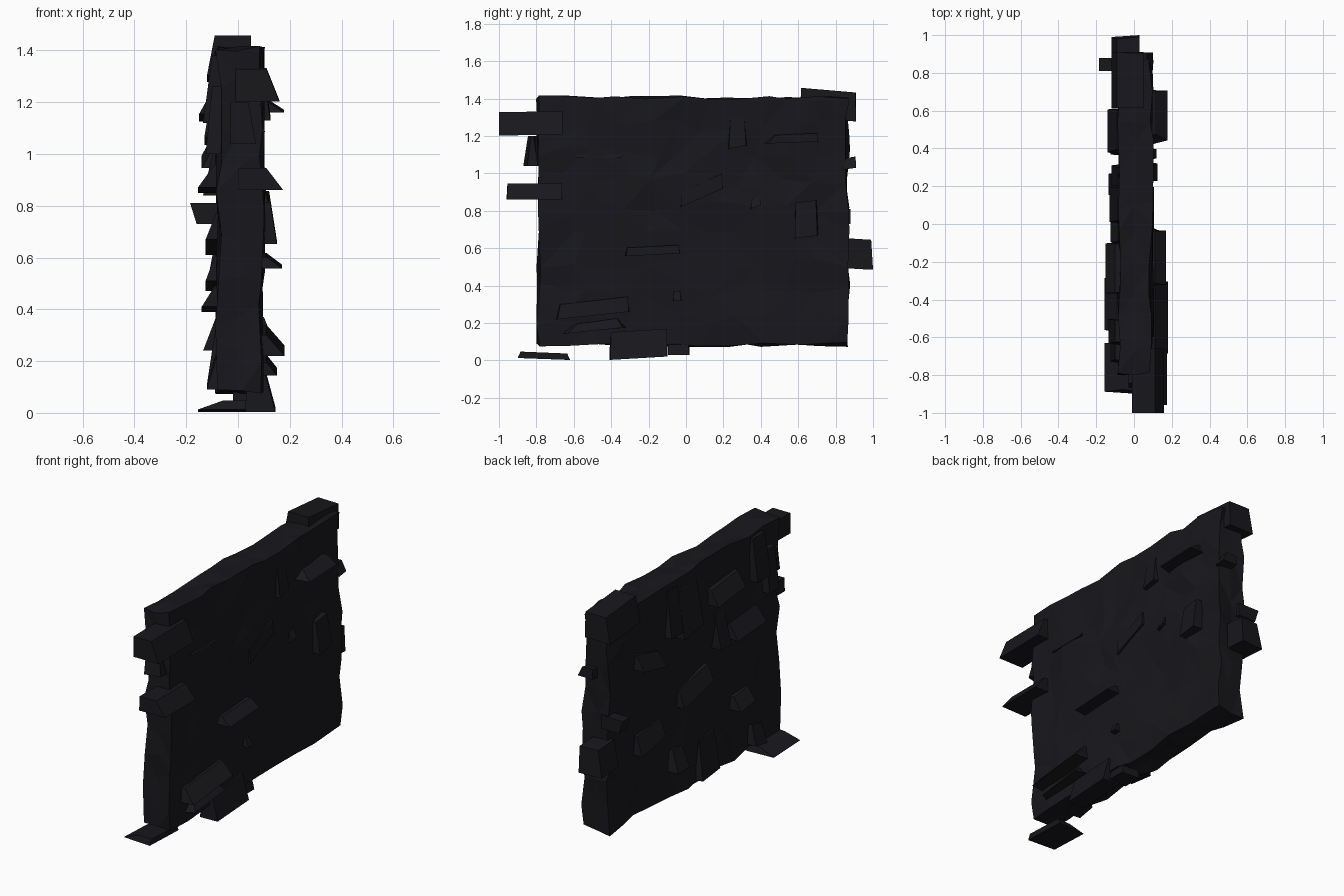
import bpy, bmesh, random
from mathutils import Vector

random.seed(7)
rock = bpy.data.materials.new("dark_rock")
rock.diffuse_color = (0.009, 0.009, 0.012, 1)


def finish(bm, name):
    bmesh.ops.recalc_face_normals(bm, faces=bm.faces[:])
    me = bpy.data.meshes.new(name)
    bm.to_mesh(me)
    bm.free()
    me.materials.append(rock)
    ob = bpy.data.objects.new(name, me)
    bpy.context.collection.objects.link(ob)
    return ob


# Main slab: box cut into a grid, crumpled and triangulated
X0, X1, Y0, Y1, Z0, Z1 = -0.075, 0.09, -0.79, 0.865, 0.085, 1.405
bm = bmesh.new()
bmesh.ops.create_cube(bm, size=1)
for v in bm.verts:
    v.co = Vector(((X0 + X1) / 2 + v.co.x * (X1 - X0),
                   (Y0 + Y1) / 2 + v.co.y * (Y1 - Y0),
                   (Z0 + Z1) / 2 + v.co.z * (Z1 - Z0)))
for axis, lo, hi, n in ((0, X0, X1, 2), (1, Y0, Y1, 11), (2, Z0, Z1, 9)):
    for i in range(1, n):
        co, no = Vector(), Vector()
        co[axis] = lo + (hi - lo) * i / n
        no[axis] = 1
        bmesh.ops.bisect_plane(bm, geom=bm.verts[:] + bm.edges[:] + bm.faces[:],
                               plane_co=co, plane_no=no)
for v in bm.verts:
    edge_y = v.co.y < Y0 + .01 or v.co.y > Y1 - .01
    edge_z = v.co.z < Z0 + .01 or v.co.z > Z1 - .01
    v.co += Vector((random.uniform(-.014, .014),
                    random.uniform(-.013, .013) if edge_y else random.uniform(-.045, .045),
                    random.uniform(-.013, .013) if edge_z else random.uniform(-.04, .04)))
bmesh.ops.triangulate(bm, faces=bm.faces[:])
finish(bm, "rock_slab")


def shard(name, xin, xtop, xbot, y0, y1, z0, z1, tilt=0.0, taper=0.02):
    """Broken wedge: top and bottom reach different depths, ends taper upward."""
    bm = bmesh.new()
    rings = []
    for y, s in ((y0, 1), (y1, -1)):
        t = tilt * s / 2
        j = random.uniform(0, taper)
        pts = [(xin, y, z0 + t), (xbot, y + s * j * .5, z0 + t),
               (xtop, y + s * j, z1 + t), (xin, y + s * taper * .5, z1 + t)]
        rings.append([bm.verts.new(p) for p in pts])
    a, b = rings
    bm.faces.new(a)
    bm.faces.new(b[::-1])
    for i in range(4):
        k = (i + 1) % 4
        bm.faces.new((a[i], b[i], b[k], a[k]))
    finish(bm, name)


# Blocks sticking out past the rim of the slab
for i, s in enumerate([
    (-.01, .11, .16, -1.0, -.66, 1.205, 1.33, -.005, .0),
    (0, .11, .175, -.96, -.66, .86, .945, .0, .01),
    (.03, -.09, -.12, .82, 1.0, .49, .65, .01, .02),
    (.05, -.09, -.12, .61, .91, 1.29, 1.445, .025, .01),
    (.03, -.06, -.155, -.9, -.62, .008, .042, .01, .03),
    (.03, .105, .145, -.41, -.1, .012, .16, -.018, .01),
    (-.02, .08, .1, -.1, .02, .03, .12, .0, .01),
    (-.03, .04, .07, -.87, -.77, 1.04, 1.2, .0, .05),
    (.0, .07, .1, .84, .91, 1.025, 1.085, -.01, .01),
    (-.06, -.09, -.11, .82, .88, .73, .78, .0, .01),
], 1):
    shard(f"rim_block_{i}", *s)

# Shards on the +x face: outer top, outer bottom, y range, z range, tilt
for i, s in enumerate([
    (.11, .15, -.68, -.31, .16, .21, -.03, .1),
    (.11, .18, -.7, -.3, .24, .32, -.04, .03),
    (.11, .17, -.33, -.03, .565, .61, -.015),
    (.12, .15, .58, .71, .66, .85, -.015),
    (.11, .178, .41, .71, 1.165, 1.21, -.01, .07),
    (.10, .125, .22, .33, 1.14, 1.31, -.02, .03),
    (.10, .105, -.03, .2, .87, .95, -.1),
    (.098, .105, -.6, -.34, 1.085, 1.1),
    (.10, .12, -.07, -.02, .32, .37),
    (.10, .12, .34, .4, .82, .87, -.02),
], 1):
    shard(f"right_shard_{i}", .05, *s)

# Shards on the -x face
for i, s in enumerate([
    (-.085, -.12, .2, .32, 1.08, 1.36, 0, .06),
    (-.085, -.13, 0, .2, 1.05, 1.32, .03, .03),
    (-.10, -.15, -.37, -.1, 1.14, 1.23, .03),
    (-.09, -.155, -.57, -.28, .86, .95, .02),
    (-.085, -.135, -.25, -.15, .84, 1.06, 0, .03),
    (-.085, -.125, -.1, .2, .64, .74, .06),
    (-.09, -.14, .36, .61, .97, 1.06, -.05, .06),
    (-.185, -.16, .81, .88, .73, .81, 0, .0),
    (-.085, -.125, .36, .61, .49, .6, .04, .04),
    (-.085, -.135, .15, .28, .24, .37, 0, .03),
    (-.085, -.12, -.17, .02, .1, .33, .02, .05),
    (-.09, -.14, -.48, -.33, .4, .48, .02),
    (-.085, -.12, -.63, -.5, .1, .22, -.02),
    (-.10, -.135, -.64, -.5, 1.12, 1.38, 0, .04),
    (-.10, -.125, -.74, -.63, 1.0, 1.26, 0, .03),
], 1):
    shard(f"left_shard_{i}", -.04, *s)
